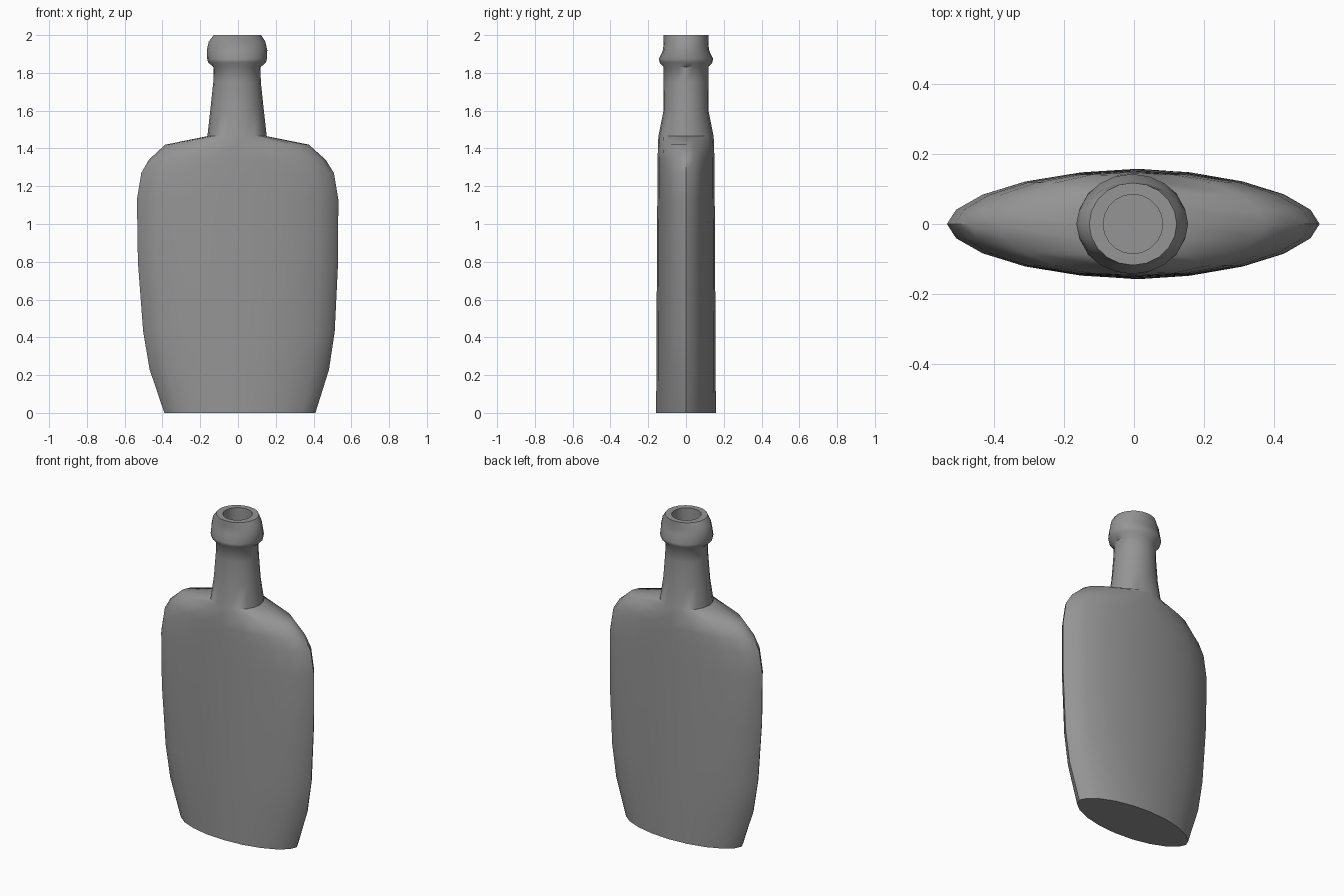
import bpy, bmesh
from math import cos, sin, pi, radians

cube = bpy.data.objects.get("Cube")
if cube:
    bpy.data.objects.remove(cube, do_unlink=True)

SIDES = 20

glass = bpy.data.materials.new("grey glass")
glass.use_nodes = True
grey = (0.3, 0.3, 0.3, 1)
glass.diffuse_color = grey
glass.node_tree.nodes["Principled BSDF"].inputs["Base Color"].default_value = grey


def ring(bm, z, rx, ry, cx=0.0, pinch=1.0):
    """Oval ring; a pinch above 1 draws the left and right ends to a point."""
    verts = []
    for i in range(SIDES):
        a = 2 * pi * i / SIDES
        s = sin(a)
        y = ry * abs(s) ** pinch * (1 if s >= 0 else -1)
        verts.append(bm.verts.new((cx + rx * cos(a), y, z)))
    return verts


def bridge(bm, low, high):
    for i in range(SIDES):
        j = (i + 1) % SIDES
        bm.faces.new((low[i], low[j], high[j], high[i]))


# Height, half width, half depth, x centre
body = [
    (0.00, 0.400, 0.158, 0.010),
    (0.23, 0.475, 0.157, 0.007),
    (0.43, 0.507, 0.156, 0.005),
    (0.80, 0.530, 0.154, 0.000),
    (1.13, 0.533, 0.152, -0.002),
    (1.27, 0.510, 0.151, -0.002),
    (1.34, 0.468, 0.150, -0.004),
    (1.42, 0.380, 0.149, -0.005),
]
neck = [
    (1.465, 0.157, 0.146, -0.005),
    (1.60, 0.142, 0.119, -0.005),
    (1.75, 0.126, 0.118, -0.005),
    (1.83, 0.124, 0.118, -0.005),
]
lip = [
    (1.855, 0.153, 0.140, -0.005),
    (1.875, 0.158, 0.143, -0.005),
    (1.92, 0.160, 0.122, -0.005),
    (1.965, 0.150, 0.118, -0.005),
    (2.00, 0.125, 0.118, -0.003),
]
mouth = [
    (2.00, 0.085, 0.085, -0.003),
    (1.88, 0.085, 0.085, -0.003),
]

# Bottle skin lofted from the base up over the lip and down into the mouth
bm = bmesh.new()
rings = [ring(bm, *r, pinch=1.12) for r in body]
rings += [ring(bm, *r) for r in neck + lip + mouth]
for low, high in zip(rings, rings[1:]):
    bridge(bm, low, high)
bm.faces.new(rings[0][::-1])
bm.faces.new(rings[-1])
bmesh.ops.recalc_face_normals(bm, faces=bm.faces)

mesh = bpy.data.meshes.new("flask_bottle")
bm.to_mesh(mesh)
bm.free()
mesh.materials.append(glass)
bottle = bpy.data.objects.new("flask_bottle", mesh)
bpy.context.collection.objects.link(bottle)

# Smooth sides with crisp base, shoulder and mouth edges
bpy.ops.object.select_all(action="DESELECT")
bottle.select_set(True)
bpy.context.view_layer.objects.active = bottle
bpy.ops.object.shade_smooth_by_angle(angle=radians(50))
